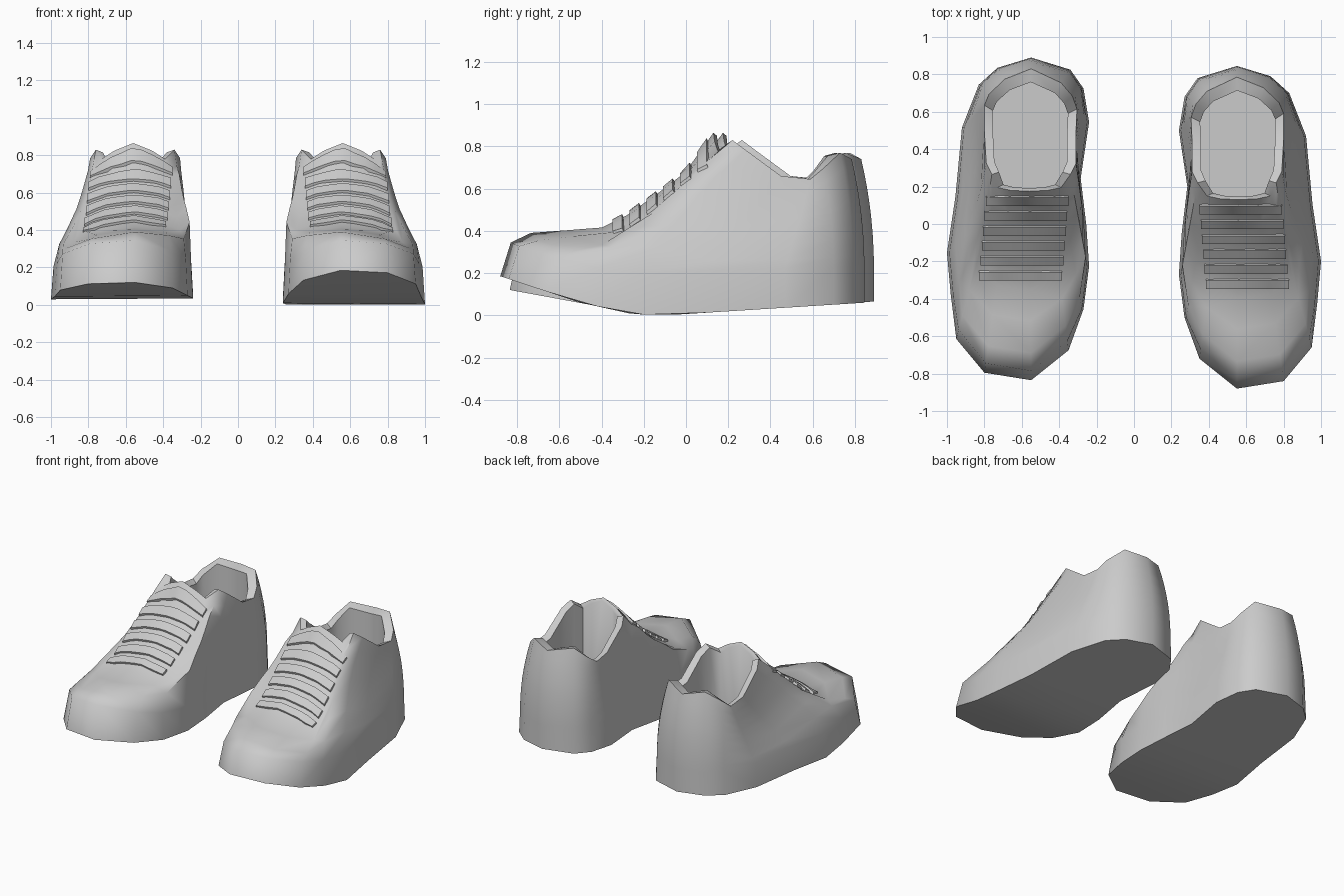
import bpy, bmesh, math
from mathutils import Vector
from mathutils.bvhtree import BVHTree

if "Cube" in bpy.data.objects:
    bpy.data.objects.remove(bpy.data.objects["Cube"])

grey = bpy.data.materials.new("plain grey")
grey.diffuse_color = (0.6, 0.6, 0.6, 1)
grey.use_nodes = True
grey.node_tree.nodes["Principled BSDF"].inputs["Base Color"].default_value = grey.diffuse_color

# Sole outline (x, y), from the toe round the outer side, heel and inner side
SOLE = [(.55, -.88), (.80, -.84), (.95, -.66), (.98, -.42), (1.0, -.2), (.955, .1),
        (.92, .47), (.83, .70), (.73, .79), (.55, .845), (.34, .78), (.27, .68),
        (.24, .5), (.285, .2), (.255, -.05), (.24, -.27), (.27, -.5), (.35, -.72)]
# Collar rim, same order: tongue top, eyelet corners, low sides, heel tab
RIM = [(.56, .13, .865), (.66, .135, .825), (.73, .15, .78), (.76, .22, .83),
       (.79, .28, .785), (.80, .45, .66), (.80, .59, .645), (.775, .65, .695),
       (.69, .73, .77), (.55, .785, .74), (.39, .71, .77), (.33, .64, .695),
       (.305, .57, .645), (.31, .45, .66), (.31, .28, .785), (.34, .22, .83),
       (.39, .15, .78), (.46, .135, .825)]
BUMPER = [(-.88, .345), (-.8, .31), (-.65, .27), (-.3, .2), (0, .21), (.85, .23)]
CREST = [(-.84, .345), (-.74, .39), (-.4, .415), (-.3, .46), (-.15, .565), (0, .68),
         (.06, .74), (.13, .80)]
CX, CY = .56, .46
N = len(SOLE)


def curve(pts, y):
    """Piecewise linear height along the shoe."""
    if y <= pts[0][0]:
        return pts[0][1]
    for (a, za), (b, zb) in zip(pts, pts[1:]):
        if y <= b:
            return za + (zb - za) * (y - a) / (b - a)
    return pts[-1][1]


def finish(bm, name, side, dy, angle):
    """Place one half of the pair and make it an object."""
    for v in bm.verts:
        v.co = (v.co.x * side, v.co.y + dy, v.co.z)
    bmesh.ops.recalc_face_normals(bm, faces=bm.faces)
    me = bpy.data.meshes.new(name)
    bm.to_mesh(me)
    bm.free()
    me.materials.append(grey)
    ob = bpy.data.objects.new(name, me)
    bpy.context.collection.objects.link(ob)
    bpy.ops.object.select_all(action='DESELECT')
    ob.select_set(True)
    bpy.context.view_layer.objects.active = ob
    bpy.ops.object.shade_smooth_by_angle(angle=math.radians(angle))


def body_rings(sole_z):
    rings = [[(x, y, curve(sole_z, y)) for x, y in SOLE]]
    # Sidewall top, leaning back at the toe
    wall = []
    for x, y in SOLE:
        lean = .05 if y < -.6 else 0
        wall.append((CX + (x - CX) * .97, y + lean, curve(BUMPER, y)))
    rings.append(wall)
    # Upper: toe box and vamp follow the crest, quarters run up to the rim
    for t in (.1, .28, .45, .57, .72, .86):
        ring = []
        for i in range(N):
            p = Vector(wall[i]).lerp(Vector(RIM[i]), t)
            k = min(i, N - i)
            if 3 <= i <= 5:      # hollow on the outer side
                p.x -= .035 * math.sin(math.pi * t)
            if k >= 7:           # upright heel that tucks in near the top
                q = Vector(wall[i]).lerp(Vector(RIM[i]), t * t)
                p.x, p.y = q.x, q.y
            if k <= 4:
                drop = .8 if t < .3 else 1.0
                z = curve(CREST, p.y) - drop * (p.x - CX) ** 2
                p.z = p.z + (z - p.z) * (1 if k < 4 else .35)
            ring.append(tuple(p))
        rings.append(ring)
    rings.append(RIM)
    # Padded rim, inner wall and insole
    inner = []
    for x, y, z in RIM:
        iy = CY + (y - CY) * (.78 if y > CY else .95)
        inner.append((CX + (x - CX) * .81, iy, z - .015))
    rings.append(inner)
    rings.append([(x, y, .15) for x, y, z in inner])
    return rings


def shoe(label, side, dy, sole_z):
    bm = bmesh.new()
    rings = [[bm.verts.new(p) for p in r] for r in body_rings(sole_z)]
    for a, b in zip(rings, rings[1:]):
        for i in range(N):
            j = (i + 1) % N
            bm.faces.new((a[i], a[j], b[j], b[i]))
    bmesh.ops.triangulate(bm, faces=[bm.faces.new(rings[0][::-1]), bm.faces.new(rings[-1])])
    bm.normal_update()
    tree = BVHTree.FromBMesh(bm)
    finish(bm, label + "_shoe_body", side, dy, 52)

    # Lace bars draped over the vamp
    lb = bmesh.new()
    for n in range(6):
        f = n / 5
        y0 = -.345 + .4 * f
        x0, x1 = .385 - .035 * f, .83 - .04 * f
        rows = []
        for s in range(9):
            x = x0 + (x1 - x0) * s / 8
            quad = []
            for y, up in ((y0, -.008), (y0 + .004, .014), (y0 + .05, .016), (y0 + .05, -.008)):
                hit, nor, _, _ = tree.ray_cast(Vector((x, y, 2)), Vector((0, 0, -1)))
                quad.append(lb.verts.new(hit + Vector((0, -.5, .85)) * up))
            rows.append(quad)
        for a, b in zip(rows, rows[1:]):
            for i in range(4):
                j = (i + 1) % 4
                lb.faces.new((a[i], a[j], b[j], b[i]))
        lb.faces.new(rows[0])
        lb.faces.new(rows[-1][::-1])
    finish(lb, label + "_laces", side, dy, 35)


shoe("right", 1, 0, [(-.88, .185), (-.5, .06), (-.25, .005), (-.1, 0), (.85, .06)])
shoe("left", -1, .045, [(-.88, .12), (-.5, .05), (-.2, .03), (.85, .065)])
